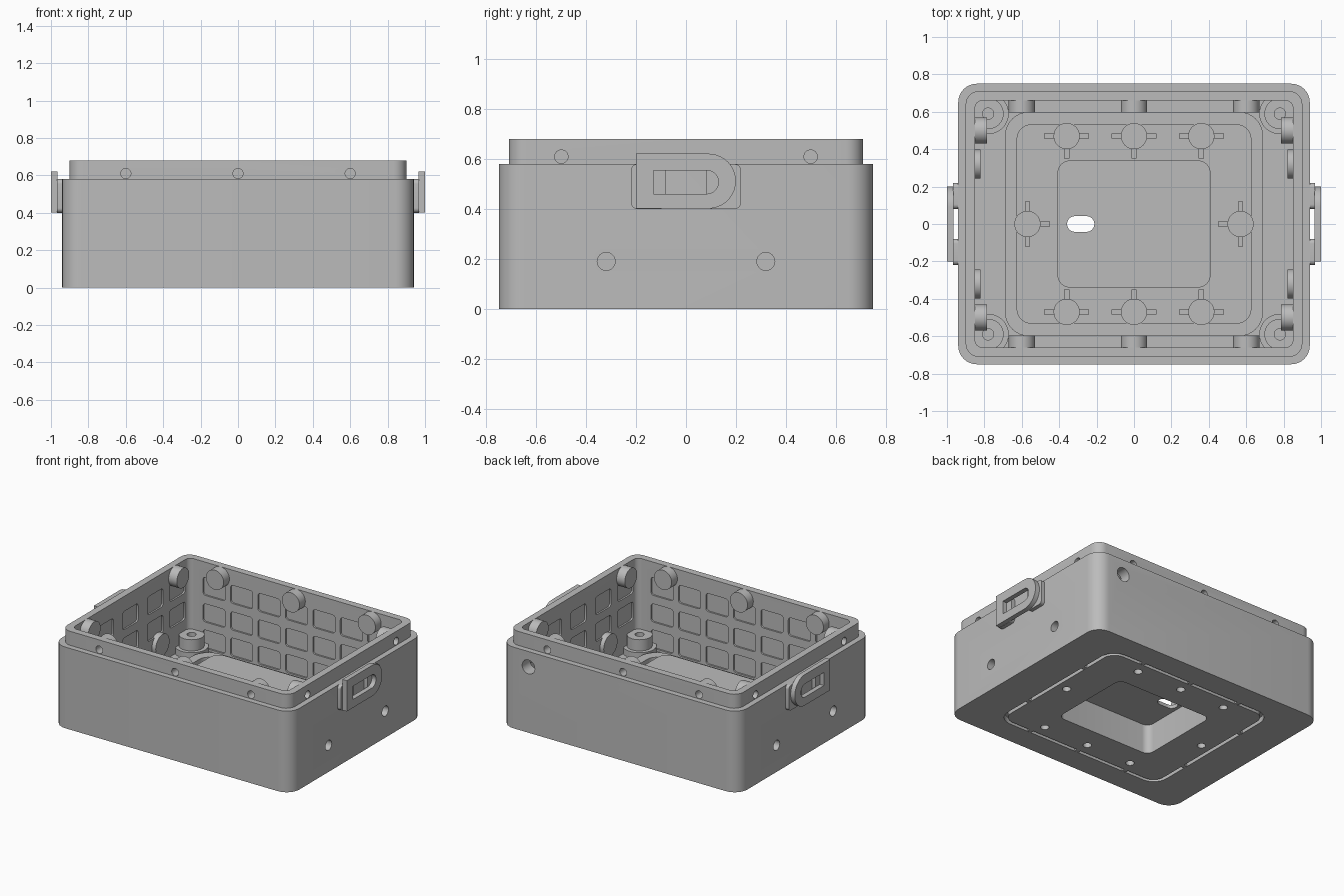
import bpy, bmesh, math

cube = bpy.data.objects.get("Cube")
if cube:
    bpy.data.objects.remove(cube, do_unlink=True)

grey = bpy.data.materials.new("grey plastic")
grey.use_nodes = True
grey.diffuse_color = (0.5, 0.5, 0.5, 1)
grey.node_tree.nodes["Principled BSDF"].inputs["Base Color"].default_value = (0.5, 0.5, 0.5, 1)
parts = []

# How an outline (u, v) and a height h map to space, by extrusion axis
AXES = {"x": lambda u, v, h: (h, u, v), "y": lambda u, v, h: (u, h, v), "z": lambda u, v, h: (u, v, h)}


def rounded(hx, hy, r, cx=0, cy=0, n=8):
    pts = []
    for k, (sx, sy) in enumerate(((1, 1), (-1, 1), (-1, -1), (1, -1))):
        for i in range(n + 1):
            a = (k + i / n) * math.pi / 2
            pts.append((cx + sx * (hx - r) + r * math.cos(a), cy + sy * (hy - r) + r * math.sin(a)))
    return pts


def circle(r, cx=0, cy=0):
    return rounded(r, r, r, cx, cy)


def box(hx, hy, cx=0, cy=0):
    return [(cx + sx * hx, cy + sy * hy) for sx, sy in ((1, 1), (-1, 1), (-1, -1), (1, -1))]


def d_shape(hw, hh, cz):
    arc = [(-90 + 180 * i / 20) * math.pi / 180 for i in range(21)]
    return [(-hw, cz + hh), (-hw, cz - hh)] + [(hw - hh + hh * math.cos(a), cz + hh * math.sin(a)) for a in arc]


def build(name, prisms, keep=True):
    """Each prism is (outline, h0, h1, axis) plus an optional inner outline for a ring."""
    bm = bmesh.new()
    for outline, h0, h1, axis, *inner in prisms:
        loops = [[bm.verts.new(AXES[axis](u, v, h)) for u, v in line]
                 for line in [outline] + inner for h in (h0, h1)]
        n = len(outline)
        pairs = [(0, 1), (1, 3), (3, 2), (2, 0)] if inner else [(0, 1)]
        for a, b in pairs:
            for i in range(n):
                j = (i + 1) % n
                bm.faces.new((loops[a][i], loops[a][j], loops[b][j], loops[b][i]))
        if not inner:
            bm.faces.new(loops[0][::-1])
            bm.faces.new(loops[1])
    # Merge only within each prism's coincident corner points
    bmesh.ops.remove_doubles(bm, verts=bm.verts, dist=0.00002)
    bmesh.ops.recalc_face_normals(bm, faces=bm.faces)
    mesh = bpy.data.meshes.new(name)
    bm.to_mesh(mesh)
    bm.free()
    mesh.materials.append(grey)
    ob = bpy.data.objects.new(name, mesh)
    bpy.context.collection.objects.link(ob)
    if keep:
        parts.append(ob)
    else:
        ob.hide_render = True
    return ob


def boolean(target, tool, op="DIFFERENCE"):
    mod = target.modifiers.new("cut", "BOOLEAN")
    mod.operation, mod.object, mod.solver = op, tool, "EXACT"
    bpy.context.view_layer.objects.active = target
    bpy.ops.object.modifier_apply(modifier=mod.name)


SIGNS = (-1, 1)
FLOOR = 0.05
mounts = [(x, s * 0.47) for x in (-0.36, 0, 0.36) for s in SIGNS] + [(-0.57, 0), (0.57, 0)]

# Shell: outer case, narrower lip, and the open cavity
body = build("case_body", [(rounded(0.94, 0.75, 0.1), 0, 0.58, "z")])
lip = build("lip", [(rounded(0.90, 0.71, 0.07), 0.5, 0.68, "z")], False)
cavity = build("cavity", [(rounded(0.85, 0.66, 0.04), FLOOR, 0.9, "z")], False)

# Inner floor and wall features
platform = build("raised_platform", [(rounded(0.41, 0.34, 0.07), 0.02, 0.235, "z")])
build("floor_ridge", [(rounded(0.69, 0.60, 0.13), 0.045, 0.09, "z", rounded(0.625, 0.53, 0.075))])
floor_bosses = build("floor_bosses", [(circle(0.07, x, y), 0.03, 0.12, "z") for x, y in mounts])
ribs = []
for x, y in mounts:
    for arm in (box(0.12, 0.014, x, y), box(0.014, 0.12, x, y)):
        ribs.append((arm, 0.04, 0.085, "z"))
for i, rib in enumerate(ribs):
    build("boss_rib", [rib])

wall_bosses, screw_holes = [], []
for s in SIGNS:
    for x in (-0.6, 0, 0.6):
        wall_bosses.append((circle(0.07, x, 0.61), s * 0.595, s * 0.67, "y"))
        screw_holes.append((circle(0.027, x, 0.61), s * 0.63, s * 0.9, "y"))
    for t in SIGNS:
        wall_bosses.append((circle(0.07, t * 0.5, 0.61), s * 0.785, s * 0.86, "x"))
        screw_holes.append((circle(0.027, t * 0.5, 0.61), s * 0.82, s * 1.1, "x"))
        wall_bosses.append((circle(0.078, t * 0.32, 0.19), s * 0.82, s * 0.865, "x"))
        screw_holes.append((circle(0.036, t * 0.32, 0.19), s * 0.84, s * 1.1, "x"))
wall_bosses = build("wall_bosses", wall_bosses)

# Cutters: screw holes, floor holes, underside pocket, groove, slot, cable hole
holes = build("screw_holes", screw_holes, False)
floor_holes = build("floor_holes", [(circle(0.028, x, y), -0.1, 0.09, "z") for x, y in mounts], False)
pocket = build("pocket", [(rounded(0.38, 0.31, 0.05), -0.1, 0.21, "z")], False)
groove = build("groove", [(rounded(0.67, 0.58, 0.11), -0.1, 0.04, "z", rounded(0.645, 0.555, 0.085))], False)
slot = build("slot", [(rounded(0.073, 0.042, 0.042, -0.285, 0), 0.1, 0.4, "z")], False)
cable = build("cable_hole", [(circle(0.05, 0.72, 0.47), 0.6, 0.9, "y")], False)

# Grid of shallow panels sunk into the inner walls
panels = []
for s in SIGNS:
    for z in (0.13, 0.317, 0.507):
        for k in range(-3, 4):
            panels.append((rounded(0.088, 0.065, 0.02, k * 0.217, z, 3), s * 0.64, s * 0.672, "y"))
        for y in (-0.53, -0.28, 0, 0.28, 0.53):
            if z > 0.2:
                panels.append((rounded(0.088, 0.065, 0.02, y, z, 3), s * 0.83, s * 0.862, "x"))
panels = build("panels", panels, False)

boolean(body, lip, "UNION")
for tool in (cavity, panels, holes, floor_holes, pocket, groove, cable):
    boolean(body, tool)
boolean(platform, pocket)
boolean(platform, slot)
boolean(floor_bosses, floor_holes)
boolean(wall_bosses, holes)
for tool in (lip, cavity, panels, holes, floor_holes, pocket, groove, slot, cable):
    bpy.data.objects.remove(tool, do_unlink=True)

# Small bridges that break up the underside groove
ties = []
for s in SIGNS:
    ties += [(box(0.015, 0.018, x, s * 0.5675), 0.001, 0.045, "z") for x in (-0.4, 0, 0.4)]
    ties += [(box(0.018, 0.015, s * 0.6575, y), 0.001, 0.045, "z") for y in (-0.28, 0.28)]
build("groove_ties", ties)

for sx in SIGNS:
    # Corner standoffs: wide foot and hollow post
    for sy in SIGNS:
        c = (sx * 0.78, sy * 0.59)
        build("standoff_foot", [(circle(0.11, *c), 0.03, 0.095, "z")])
        build("standoff_post", [(circle(0.083, *c), 0.08, 0.175, "z", circle(0.03, *c))])
    # Side latch: two mounting pads and a slotted plate
    side = "left" if sx > 0 else "right"
    build(side + "_latch_pads", [(rounded(0.07, 0.09, 0.025, t * 0.15, 0.49), sx * 0.93, sx * 0.967, "x")
                                 for t in SIGNS])
    build(side + "_latch_plate", [(d_shape(0.2, 0.11, 0.512), sx * 0.966, sx, "x",
                                   d_shape(0.13, 0.047, 0.508))])

# Smooth round surfaces, keep hard edges
bpy.ops.object.select_all(action="DESELECT")
for ob in parts:
    ob.select_set(True)
bpy.context.view_layer.objects.active = body
bpy.ops.object.shade_smooth_by_angle(angle=math.radians(30))
